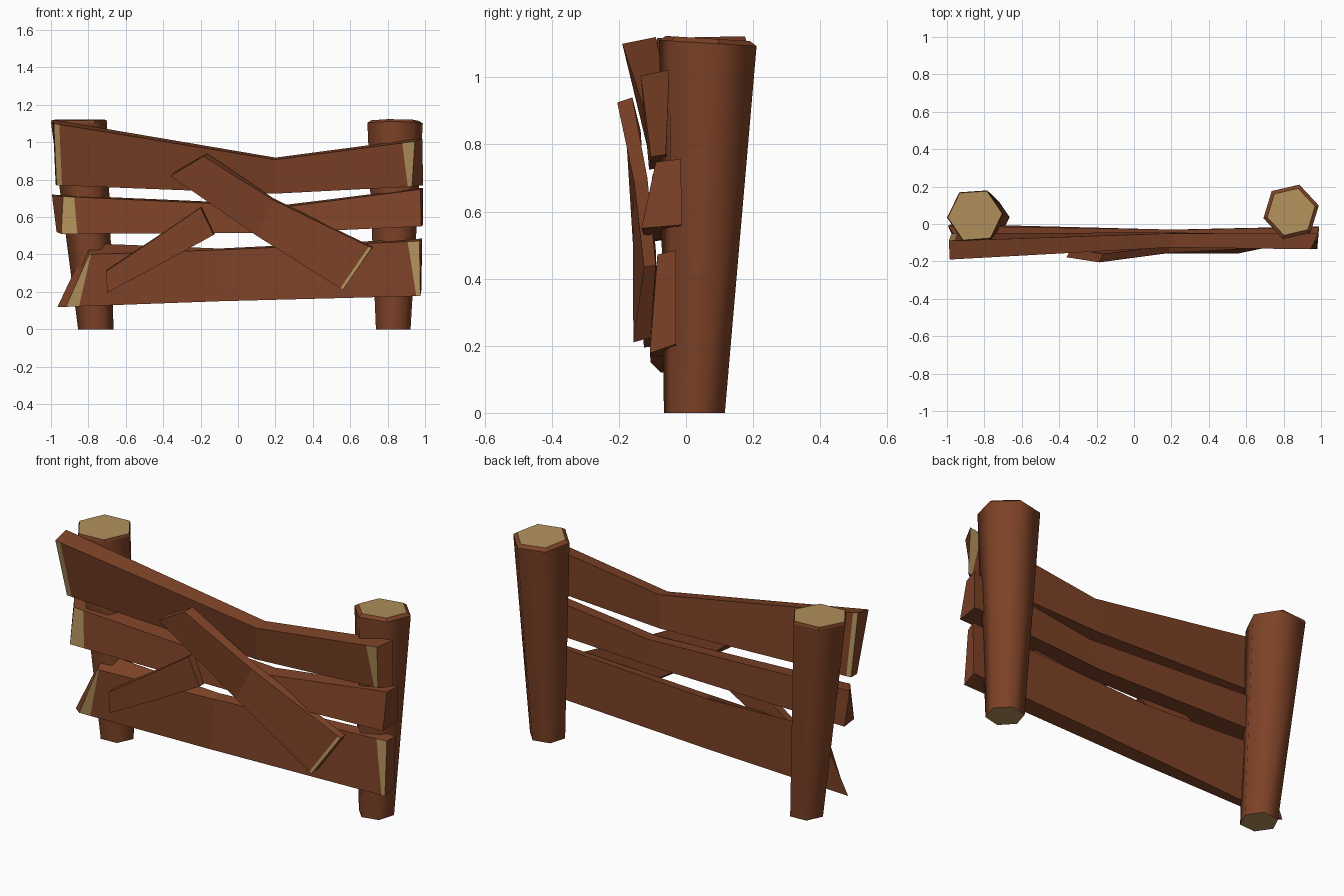
import bpy, bmesh, math
from mathutils import Vector

if "Cube" in bpy.data.objects:
    bpy.data.objects.remove(bpy.data.objects["Cube"])


def make_material(name, rgb):
    m = bpy.data.materials.new(name)
    m.diffuse_color = (*rgb, 1)
    m.use_nodes = True
    m.node_tree.nodes["Principled BSDF"].inputs["Base Color"].default_value = m.diffuse_color
    return m


BARK = make_material("brown wood", (0.205, 0.054, 0.020))
CUT = make_material("pale cut wood", (0.440, 0.280, 0.105))


def finish(bm, name):
    bmesh.ops.recalc_face_normals(bm, faces=bm.faces)
    me = bpy.data.meshes.new(name)
    bm.to_mesh(me)
    bm.free()
    me.materials.append(BARK)
    me.materials.append(CUT)
    ob = bpy.data.objects.new(name, me)
    bpy.context.collection.objects.link(ob)


def post(name, foot, head, r0, r1, turn, inset, tilt):
    """Flared six-sided log with pale cut ends; the top cut is slightly raised."""
    bm = bmesh.new()

    def ring(c, r, slope=0):
        out = []
        for i in range(6):
            a = math.radians(turn + 60 * i)
            x, y = r * math.cos(a), r * math.sin(a)
            out.append(bm.verts.new((c[0] + x, c[1] + y, c[2] + slope * y)))
        return out

    low = ring(foot, r0)
    top = ring(head, r1, tilt)
    cap = ring((head[0], head[1], head[2] + 0.014), r1 * inset, tilt)
    for i in range(6):
        j = (i + 1) % 6
        bm.faces.new((low[i], low[j], top[j], top[i])).smooth = True
        bm.faces.new((top[i], top[j], cap[j], cap[i]))
    bm.faces.new(cap).material_index = 1
    bm.faces.new(low).material_index = 1
    finish(bm, name)


def plank(name, sections, left=None, right=None, back=False):
    """Bent board. Section corners: front bottom, front top, back top, back bottom.
    left / right: (bottom, top) share of the end span that is worn pale."""
    secs = [[Vector(p) for p in s] for s in sections]

    def worn(end, nxt, w):
        return [end[k].lerp(nxt[k], w[k in (1, 2)]) for k in range(4)]

    pale = set()
    if right:
        secs.insert(-1, worn(secs[-1], secs[-2], right))
    if left:
        secs.insert(1, worn(secs[0], secs[1], left))
        pale.add(0)
    if right:
        pale.add(len(secs) - 2)
    bm = bmesh.new()
    rows = [[bm.verts.new(p) for p in s] for s in secs]
    for i, (a, b) in enumerate(zip(rows, rows[1:])):
        for k in range(4):
            n = (k + 1) % 4
            f = bm.faces.new((a[k], a[n], b[n], b[k]))
            if i in pale and (k == 0 or (back and k == 2)):
                f.material_index = 1
    bm.faces.new(rows[0])
    bm.faces.new(rows[-1])
    finish(bm, name)


# Posts
post("left_post", (-0.76, 0.03, 0), (-0.85, 0.045, 1.106), 0.095, 0.15, 4, 0.97, 0.02)
post("right_post", (0.83, 0.025, 0), (0.84, 0.065, 1.102), 0.095, 0.152, 13, 0.86, -0.06)

# Horizontal rails
plank("top_rail", [
    [(-0.97, -0.11, 0.77), (-0.985, -0.19, 1.10), (-0.99, -0.09, 1.12), (-0.975, -0.05, 0.775)],
    [(0.19, -0.11, 0.725), (0.20, -0.125, 0.907), (0.20, -0.05, 0.918), (0.19, -0.045, 0.735)],
    [(0.93, -0.105, 0.763), (0.945, -0.135, 1.005), (0.985, -0.05, 1.022), (0.99, -0.06, 0.77)],
], left=(0.025, 0.025), right=(0.03, 0.09), back=True)
plank("middle_rail", [
    [(-0.945, -0.12, 0.51), (-0.935, -0.10, 0.71), (-0.995, -0.01, 0.72), (-0.97, 0.0, 0.52)],
    [(0.20, -0.12, 0.515), (0.25, -0.105, 0.655), (0.25, -0.03, 0.665), (0.20, -0.03, 0.52)],
    [(0.98, -0.133, 0.55), (0.975, -0.09, 0.748), (0.99, -0.015, 0.757), (0.99, -0.013, 0.56)],
], left=(0.075, 0.05))
plank("bottom_rail", [
    [(-0.92, -0.075, 0.12), (-0.795, -0.095, 0.40), (-0.805, -0.02, 0.46), (-0.965, -0.04, 0.12)],
    [(-0.10, -0.105, 0.15), (-0.08, -0.09, 0.425), (-0.10, -0.03, 0.432), (-0.10, -0.03, 0.155)],
    [(0.975, -0.108, 0.178), (0.97, -0.085, 0.472), (0.985, -0.03, 0.485), (0.98, -0.03, 0.205)],
], left=(0.085, 0.012), right=(0.02, 0.06))

# Diagonal boards nailed across the front
plank("long_brace", [
    [(-0.36, -0.178, 0.82), (-0.185, -0.205, 0.925), (-0.165, -0.16, 0.94), (-0.34, -0.135, 0.84)],
    [(0.10, -0.158, 0.50), (0.19, -0.155, 0.69), (0.19, -0.115, 0.70), (0.10, -0.115, 0.51)],
    [(0.56, -0.157, 0.21), (0.715, -0.125, 0.435), (0.72, -0.09, 0.44), (0.57, -0.105, 0.225)],
], right=(0.03, 0.03))
plank("short_brace", [
    [(-0.70, -0.125, 0.195), (-0.705, -0.125, 0.31), (-0.705, -0.085, 0.315), (-0.70, -0.085, 0.20)],
    [(-0.42, -0.14, 0.345), (-0.45, -0.138, 0.48), (-0.45, -0.09, 0.485), (-0.42, -0.09, 0.35)],
    [(-0.13, -0.15, 0.505), (-0.20, -0.148, 0.65), (-0.195, -0.105, 0.655), (-0.125, -0.105, 0.51)],
])
